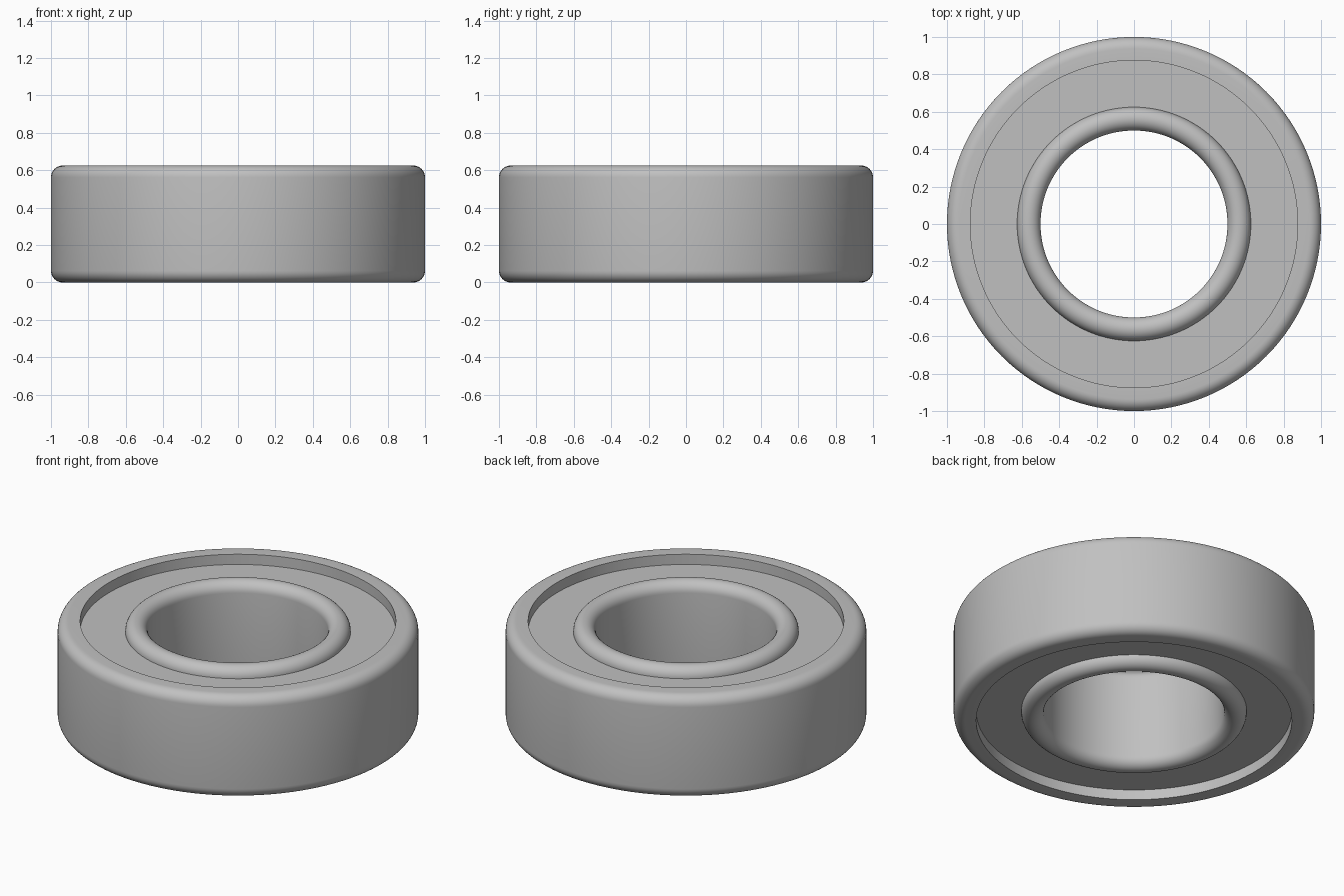
import bpy
import bmesh
from math import cos, sin, pi, radians

default = bpy.data.objects.get("Cube")
if default:
    bpy.data.objects.remove(default, do_unlink=True)

SEGMENTS = 128
HEIGHT = 0.625
FILLET = 0.0625

# Single steel colour
steel = bpy.data.materials.new("steel grey")
steel.use_nodes = True
COLOUR = (0.53, 0.53, 0.53, 1)
steel.diffuse_color = COLOUR
steel.node_tree.nodes["Principled BSDF"].inputs["Base Color"].default_value = COLOUR


def arc(r, z, start, end, steps=8):
    """Fillet points around (r, z), angles in degrees."""
    angles = [radians(start + (end - start) * i / steps) for i in range(steps + 1)]
    return [(r + FILLET * cos(a), z + FILLET * sin(a)) for a in angles]


def lathe(name, profile):
    """Spin a closed (radius, height) profile around z."""
    bm = bmesh.new()
    rings = []
    for i in range(SEGMENTS):
        a = 2 * pi * i / SEGMENTS
        rings.append([bm.verts.new((r * cos(a), r * sin(a), z)) for r, z in profile])
    n = len(profile)
    for i in range(SEGMENTS):
        here, after = rings[i], rings[(i + 1) % SEGMENTS]
        for j in range(n):
            k = (j + 1) % n
            bm.faces.new((here[j], after[j], after[k], here[k]))
    bmesh.ops.recalc_face_normals(bm, faces=bm.faces)
    mesh = bpy.data.meshes.new(name)
    bm.to_mesh(mesh)
    bm.free()
    mesh.materials.append(steel)
    obj = bpy.data.objects.new(name, mesh)
    bpy.context.collection.objects.link(obj)
    bpy.ops.object.select_all(action="DESELECT")
    obj.select_set(True)
    bpy.context.view_layer.objects.active = obj
    bpy.ops.object.shade_smooth_by_angle(angle=radians(30))
    return obj


low, high = FILLET, HEIGHT - FILLET

# Outer ring: rounded outside corners, square inside corners
lathe("outer_ring", [(0.875, 0)] + arc(1 - FILLET, low, -90, 0)
      + arc(1 - FILLET, high, 0, 90) + [(0.875, HEIGHT)])

# Inner ring: fully rounded top and bottom
centre = 0.5 + FILLET
lathe("inner_ring", arc(centre, low, -180, 0, 16) + arc(centre, high, 0, 180, 16)[:])

# Recessed shields closing the gap between the rings
for name, z, inward in (("top_shield", high, -1), ("bottom_shield", low, 1)):
    back = z + inward * 0.04
    lathe(name, [(0.61, z), (0.89, z), (0.89, back), (0.61, back)])
